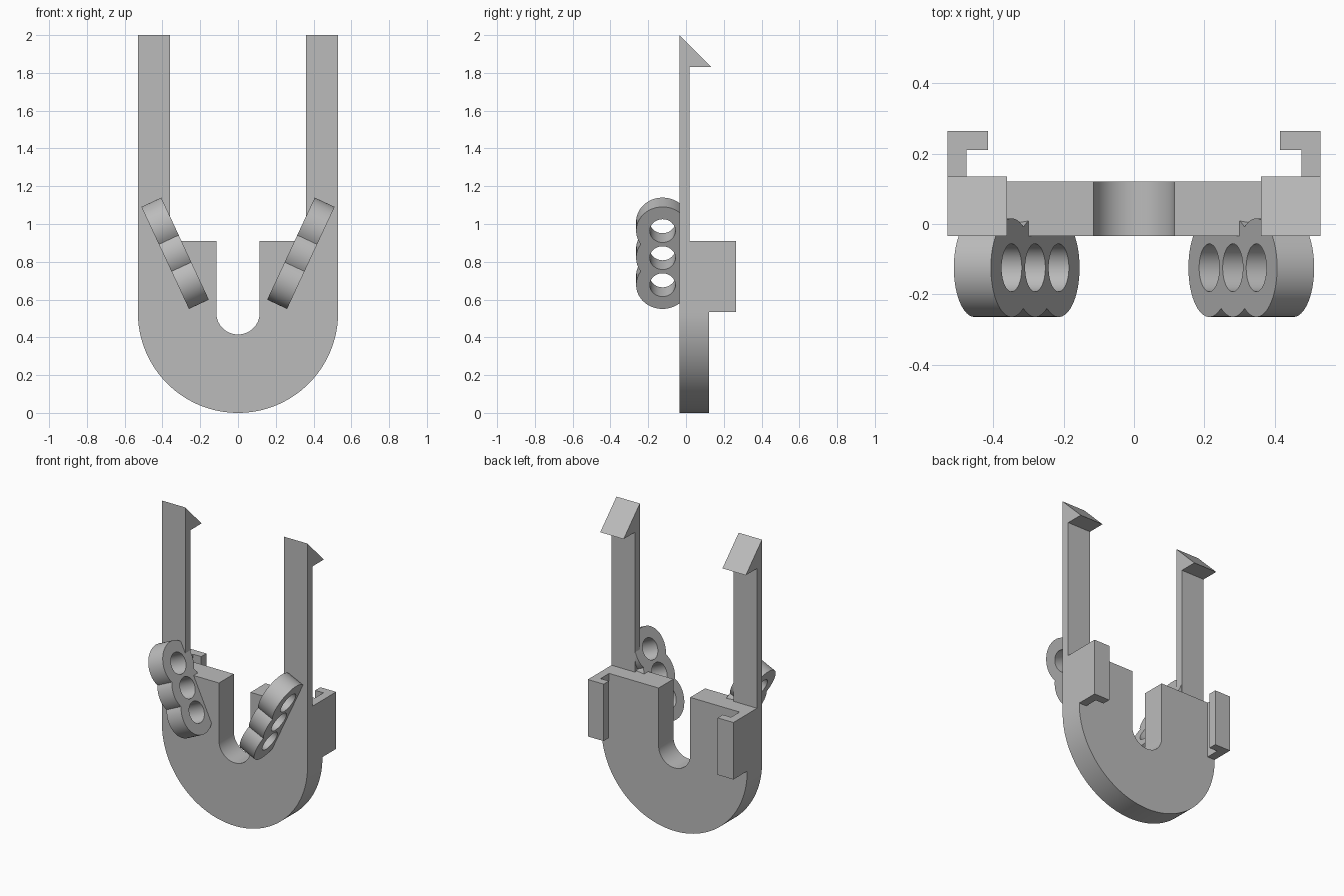
import bpy, bmesh
from math import pi, cos, sin, acos, radians
from mathutils import Matrix, Vector

cube = bpy.data.objects.get("Cube")
if cube:
    bpy.data.objects.remove(cube, do_unlink=True)

grey = bpy.data.materials.new("plain_grey")
grey.use_nodes = True
colour = (0.5, 0.5, 0.5, 1)
grey.diffuse_color = colour
grey.node_tree.nodes["Principled BSDF"].inputs["Base Color"].default_value = colour


def arc(cx, cy, r, start, end, n):
    return [(cx + r * cos(start + (end - start) * i / n),
             cy + r * sin(start + (end - start) * i / n)) for i in range(n + 1)]


def plate(name, loops, depth, centre, x_axis, y_axis):
    """Extrude closed outlines (holes included) evenly about a centre, in a given plane."""
    curve = bpy.data.curves.new(name, "CURVE")
    curve.dimensions = "2D"
    curve.fill_mode = "BOTH"
    curve.extrude = depth / 2
    for pts in loops:
        spline = curve.splines.new("POLY")
        spline.points.add(len(pts) - 1)
        for p, (x, y) in zip(spline.points, pts):
            p.co = (x, y, 0, 1)
        spline.use_cyclic_u = True
    temp = bpy.data.objects.new(name + "_outline", curve)
    bpy.context.collection.objects.link(temp)
    graph = bpy.context.evaluated_depsgraph_get()
    mesh = bpy.data.meshes.new_from_object(temp.evaluated_get(graph))
    bpy.data.objects.remove(temp, do_unlink=True)

    # Orient the plate, weld the caps to the walls
    x_axis, y_axis = Vector(x_axis), Vector(y_axis)
    turn = Matrix((x_axis, y_axis, x_axis.cross(y_axis))).transposed().to_4x4()
    bm = bmesh.new()
    bm.from_mesh(mesh)
    bm.transform(Matrix.Translation(centre) @ turn)
    bmesh.ops.remove_doubles(bm, verts=bm.verts, dist=0.0002)
    bmesh.ops.recalc_face_normals(bm, faces=bm.faces)
    bm.to_mesh(mesh)
    bm.free()

    mesh.name = name
    mesh.materials.clear()
    mesh.materials.append(grey)
    obj = bpy.data.objects.new(name, mesh)
    bpy.context.collection.objects.link(obj)
    bpy.ops.object.select_all(action="DESELECT")
    obj.select_set(True)
    bpy.context.view_layer.objects.active = obj
    bpy.ops.object.shade_smooth_by_angle(angle=radians(30))
    return obj


X, Y, Z = (1, 0, 0), (0, 1, 0), (0, 0, 1)
R, SLOT, TOP = 0.53, 0.115, 0.91      # body radius, slot radius, shoulder height
FRONT, BACK = -0.034, 0.121

# U-shaped body with a round-bottomed slot
outline = ([(R, TOP), (SLOT, TOP)] + arc(0, R, SLOT, 0, -pi, 32)
           + [(-SLOT, TOP), (-R, TOP)] + arc(0, R, R, pi, 2 * pi, 72))
plate("body", [outline], BACK - FRONT, (0, (FRONT + BACK) / 2, 0), X, Z)

# Three-ring link outline: overlapping discs with a hole in each
RING, HOLE, STEP = 0.14, 0.068, 0.158
meet = acos(STEP / 2 / RING)          # angle where neighbouring discs cross
q = pi / 2 - meet
link = (arc(0, STEP, RING, -q, pi + q, 40)
        + arc(0, 0, RING, pi - q, pi + q, 16)[1:]
        + arc(0, -STEP, RING, pi - q, 2 * pi + q, 40)[1:]
        + arc(0, 0, RING, -q, q, 16)[1:-1])
holes = [arc(0, k * STEP, HOLE, 0, 2 * pi, 40)[:-1] for k in (-1, 0, 1)]
tilt = radians(25)

for side, s in (("left", 1), ("right", -1)):
    # Thin arm ending in a barbed hook
    arm = [(FRONT, TOP), (0.018, TOP), (0.018, 1.83), (0.135, 1.83), (FRONT, 2.0)]
    plate(side + "_hook_arm", [arm], 0.17, (s * 0.445, 0, 0), Y, Z)

    # Back clip with an inward lip
    clip = [(0.475, BACK), (R, BACK), (R, 0.264), (0.415, 0.264), (0.415, 0.21), (0.475, 0.21)]
    plate(side + "_clip", [[(s * x, y) for x, y in clip]], 0.375,
          (0, 0, TOP - 0.1875), X, Y)

    # Slanted three-ring link on the front
    plate(side + "_ring_link", [link] + holes, 0.116, (s * 0.333, -0.124, 0.845),
          Y, (s * sin(tilt), 0, cos(tilt)))
